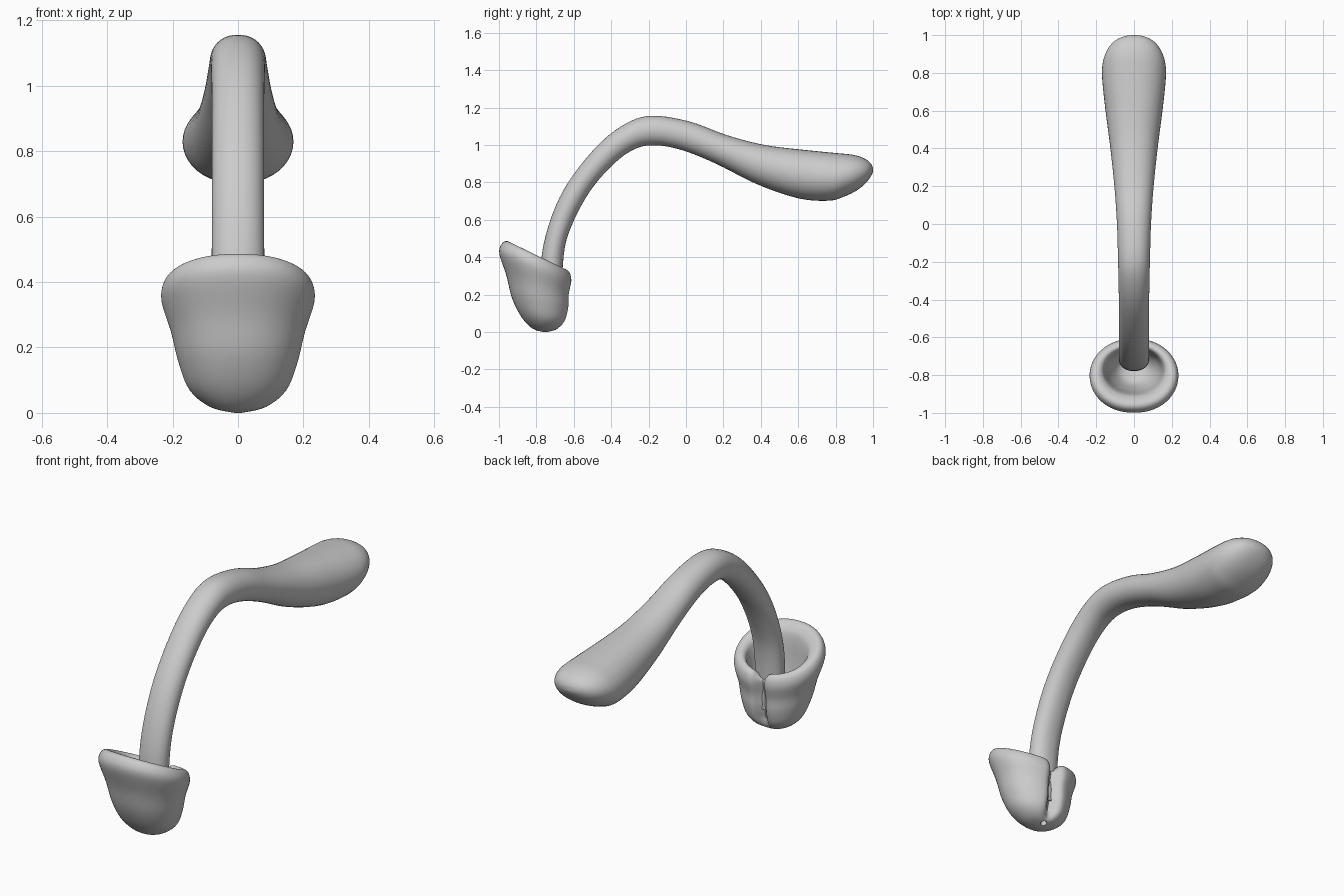
import bpy, bmesh, math

if "Cube" in bpy.data.objects:
    bpy.data.objects.remove(bpy.data.objects["Cube"])


def spline(rows, steps):
    """Catmull-Rom interpolation through rows of numbers."""
    out = []
    for i in range(len(rows) - 1):
        p0, p1 = rows[max(i - 1, 0)], rows[i]
        p2, p3 = rows[i + 1], rows[min(i + 2, len(rows) - 1)]
        for s in range(steps):
            t = s / steps
            out.append([0.5 * (2 * b + (c - a) * t + (2 * a - 5 * b + 4 * c - d) * t * t
                               + (3 * b - a - 3 * c + d) * t ** 3)
                        for a, b, c, d in zip(p0, p1, p2, p3)])
    return out + [list(rows[-1])]


def loft(name, rows, steps, sides, power=2.0, shape=None):
    """Each row: side A (y, z), side B (y, z), half width in x."""
    bm = bmesh.new()
    rings = []
    sections = spline(rows, steps)
    for k, (ay, az, by, bz, rx) in enumerate(sections):
        ring = []
        for j in range(sides):
            a = 2 * math.pi * j / sides
            c, s = math.cos(a), math.sin(a)
            x = rx * math.copysign(abs(s) ** (2 / power), s)
            co = (x, (ay + by) / 2 + c * (by - ay) / 2, (az + bz) / 2 + c * (bz - az) / 2)
            if shape:
                co = shape(co, k / steps, c)
            ring.append(bm.verts.new(co))
        rings.append(ring)
    for r0, r1 in zip(rings, rings[1:]):
        for j in range(sides):
            n = (j + 1) % sides
            bm.faces.new((r0[j], r0[n], r1[n], r1[j]))
    bm.faces.new(rings[0])
    bm.faces.new(rings[-1])
    bmesh.ops.recalc_face_normals(bm, faces=bm.faces)
    mesh = bpy.data.meshes.new(name)
    bm.to_mesh(mesh)
    bm.free()
    ob = bpy.data.objects.new(name, mesh)
    bpy.context.collection.objects.link(ob)
    return ob


def activate(ob):
    bpy.ops.object.select_all(action='DESELECT')
    ob.select_set(True)
    bpy.context.view_layer.objects.active = ob


# Curved handle: upper outline, lower outline, half width
handle = loft("handle", [
    (-.775, .12, -.665, .12, .075),
    (-.775, .38, -.655, .40, .08),
    (-.725, .60, -.615, .56, .08),
    (-.63, .80, -.515, .75, .08),
    (-.47, 1.00, -.385, .90, .08),
    (-.32, 1.115, -.27, .98, .082),
    (-.18, 1.156, -.16, .998, .085),
    (.02, 1.125, -.02, .972, .09),
    (.22, 1.052, .16, .90, .103),
    (.42, 1.00, .38, .79, .125),
    (.62, .975, .60, .715, .152),
    (.80, .957, .76, .702, .169),
    (.89, .948, .84, .722, .163),
    (.945, .932, .91, .755, .138),
    (.98, .91, .96, .795, .10),
    (.997, .885, .99, .835, .05),
    (1.0, .863, 1.0, .857, .005),
], 5, 40, 2.25)


# Vertical crease pressed into the back of the cup wall
def crease(co, k, c):
    x, y, z = co
    if c <= 0:
        return co
    g = math.exp(-(x / .03) ** 2)
    depth = .05 * min(max((k - .7) / 1.5, 0), 1) * min(max((9 - k) / 2, 0), 1)
    drop = .06 * max(0, 1 - abs(k - 7) / 2)
    return (x, y - depth * g, z - drop * g)


# Hollow cup: front outline, back outline, half width; outside up, then inside down
cup = loft("cup", [
    (-.76, .0, -.74, .0, .01),
    (-.82, .018, -.68, .018, .085),
    (-.88, .08, -.64, .06, .148),
    (-.93, .18, -.622, .13, .182),
    (-.96, .30, -.62, .20, .205),
    (-.998, .42, -.607, .27, .234),
    (-.985, .472, -.615, .315, .226),
    (-.955, .486, -.637, .332, .20),
    (-.92, .46, -.652, .32, .17),
    (-.90, .41, -.66, .28, .155),
    (-.88, .25, -.67, .18, .13),
    (-.84, .13, -.70, .11, .08),
    (-.76, .09, -.74, .09, .01),
], 5, 96, 2.15, crease)

# Small drain hole under the cup
bpy.ops.mesh.primitive_cylinder_add(vertices=20, radius=.016, depth=.1, location=(0, -.715, .0))
cutter = bpy.context.object
cutter.name = "drain_cutter"
cutter.hide_render = True
activate(cup)
mod = cup.modifiers.new("drain_hole", 'BOOLEAN')
mod.object = cutter
mod.operation = 'DIFFERENCE'
bpy.ops.object.modifier_apply(modifier=mod.name)
bpy.data.objects.remove(cutter)

for ob in (handle, cup):
    activate(ob)
    bpy.ops.object.shade_smooth_by_angle(angle=math.radians(50))
